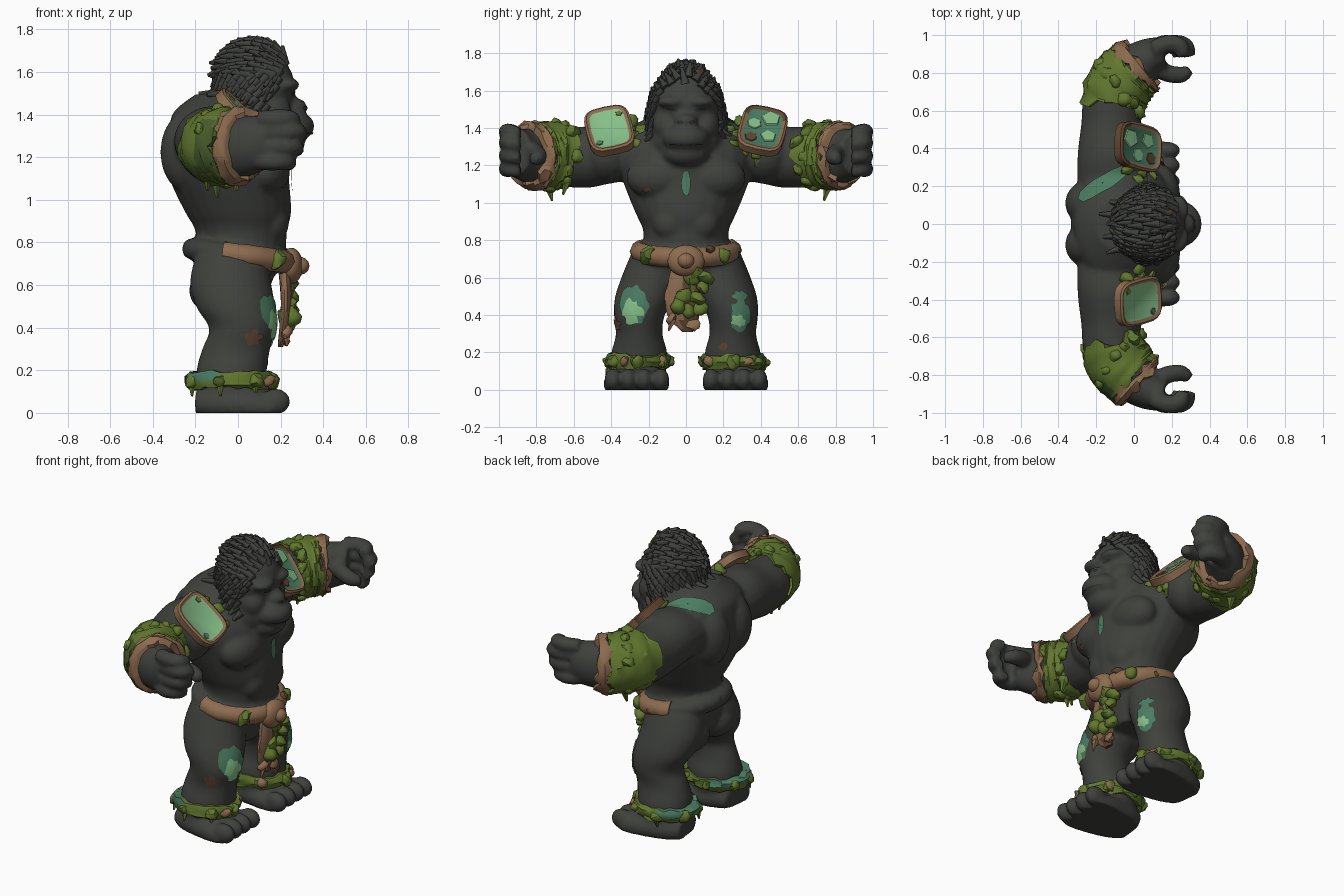
import bpy, bmesh, math, random
from mathutils import Vector, Matrix
from mathutils.bvhtree import BVHTree

random.seed(4)
cube = bpy.data.objects.get("Cube")
if cube:
    bpy.data.objects.remove(cube, do_unlink=True)


def material(name, rgb):
    m = bpy.data.materials.new(name)
    m.use_nodes = True
    m.diffuse_color = (*rgb, 1)
    m.node_tree.nodes["Principled BSDF"].inputs["Base Color"].default_value = (*rgb, 1)
    return m


FUR = material("charcoal fur", (.05, .053, .046))
DARK = material("dark skin", (.03, .031, .028))
MOSS = material("moss green", (.12, .185, .028))
DEEP = material("deep moss", (.065, .11, .025))
WOOD = material("tan bark", (.27, .15, .08))
BROWN = material("dark bark", (.12, .06, .03))
MINT = material("pale mint", (.24, .52, .25))
TEAL = material("jade", (.07, .2, .12))


def finish(name, bm, mats, angle=35, normals=True):
    """Turn a bmesh into a shaded object."""
    if normals:
        bmesh.ops.recalc_face_normals(bm, faces=bm.faces)
    me = bpy.data.meshes.new(name)
    bm.to_mesh(me)
    bm.free()
    for m in mats:
        me.materials.append(m)
    me.shade_smooth()
    me.set_sharp_from_angle(angle=math.radians(angle))
    ob = bpy.data.objects.new(name, me)
    bpy.context.collection.objects.link(ob)
    return ob


def spline(pts, k=4):
    """Catmull-Rom interpolation through tuples."""
    out = []
    P = [Vector(p) for p in pts]
    for i in range(len(P) - 1):
        a, b, c, d = P[max(i - 1, 0)], P[i], P[i + 1], P[min(i + 2, len(P) - 1)]
        for j in range(k):
            t = j / k
            out.append(b + (c - a) * (t / 2) + (a * 2 - b * 5 + c * 4 - d) * (t * t / 2)
                       + (b * 3 - a - c * 3 + d) * (t ** 3 / 2))
    return out + [P[-1]]


def loft(bm, pts, n=24, side=1, k=4, jag=0, bumps=0):
    """Skin ellipses (x, y, z, width, height) along a path; jag roughens the ends."""
    pts = spline(pts, k)
    rings = []
    for i, p in enumerate(pts):
        t = (pts[min(i + 1, len(pts) - 1)].xyz - pts[max(i - 1, 0)].xyz).normalized()
        u, v = Vector((1, 0, 0)), Vector((0, 1, 0))
        if abs(t.z) < .75:
            v = Vector((0, 0, 1))
            u = t.cross(v).normalized()
        ring = []
        for j in range(n):
            a = math.tau * j / n
            s = 1 + random.uniform(-bumps, bumps)
            co = p.xyz + (u * (p[3] * math.cos(a)) + v * (p[4] * math.sin(a))) * s
            if i in (0, len(pts) - 1):
                co += t * random.uniform(-jag, jag)
            ring.append(bm.verts.new((co.x, co.y * side, co.z)))
        rings.append(ring)
    for r, q in zip(rings, rings[1:]):
        for j in range(n):
            bm.faces.new((r[j - 1], r[j], q[j], q[j - 1]))
    for ring, p in ((rings[0], pts[0]), (rings[-1], pts[-1])):
        c = bm.verts.new((p.x, p.y * side, p.z))
        for j in range(n):
            bm.faces.new((ring[j - 1], ring[j], c))


def ball(bm, x, y, z, rx, ry, rz):
    m = Matrix.Translation((x, y, z)) @ Matrix.Diagonal((rx, ry, rz, 1))
    bmesh.ops.create_icosphere(bm, subdivisions=3, radius=1, matrix=m)


# Body: torso, limbs, hands, feet and head fused into one skin
ARM = [(-.1, .2, 1.27, .2, .15), (-.12, .36, 1.28, .18, .165), (-.12, .52, 1.25, .16, .165),
       (-.11, .66, 1.25, .155, .16), (-.04, .78, 1.25, .145, .155), (.06, .87, 1.26, .11, .14),
       (.15, .91, 1.28, .085, .125)]
LEG = [(-.03, .15, .74, .17, .14), (-.035, .18, .62, .19, .16), (-.01, .22, .5, .185, .16),
       (.02, .25, .4, .155, .135), (-.01, .25, .3, .16, .125), (-.03, .25, .2, .165, .15),
       (-.03, .26, .08, .16, .15)]
TORSO = [(0, 0, .5, .12, .13), (-.02, 0, .62, .18, .24), (.01, 0, .76, .21, .23),
         (.015, 0, .86, .215, .23), (0, 0, .95, .25, .27), (-.04, 0, 1.1, .28, .33),
         (-.05, 0, 1.22, .285, .36), (-.07, 0, 1.33, .255, .35), (-.1, 0, 1.42, .2, .27),
         (-.08, 0, 1.5, .12, .14)]
FOOT = [(-.19, .25, .05, .11, .07), (-.1, .26, .05, .15, .1), (.05, .265, .04, .175, .1),
        (.16, .265, .03, .175, .08)]


def arc(r, z, dip, span, grow=0, steps=24):
    """Path around the waist; zero degrees is the chest side."""
    out = []
    for i in range(steps + 1):
        a = math.radians(span) * (i / steps * 2 - 1)
        out.append(((.215 + grow) * math.cos(a), (.235 + grow) * math.sin(a), z - dip * math.cos(a), r, r))
    return out


bm = bmesh.new()
loft(bm, TORSO)
loft(bm, arc(.052, .745, .03, 179), n=10, k=1)
for s in (1, -1):
    for path in (ARM, LEG, FOOT):
        loft(bm, path, side=s)
    for y in (.135, .225, .31, .39):                       # toes
        ball(bm, .175, s * y, .058, .07, .046, .062)
    for z, x in ((1.185, -.04), (1.255, -.005), (1.325, .01), (1.385, -.02)):  # curled fingers
        loft(bm, [(.1, .925, z, .045, .042), (.2 + x, .955, z, .048, .044), (.265 + x, .94, z, .045, .042),
                  (.28 + x, .885, z - .01, .035, .035)], n=12, side=s)
    loft(bm, [(.08, .85, 1.3, .05, .05), (.17, .8, 1.27, .047, .05), (.25, .79, 1.25, .045, .045),
              (.295, .82, 1.24, .028, .03)], n=12, side=s)  # thumb
    ball(bm, .13, s * .15, 1.14, .115, .17, .12)           # chest
    ball(bm, -.22, s * .11, 1.23, .145, .13, .2)           # back muscle
    ball(bm, -.09, s * .42, 1.27, .175, .15, .165)         # shoulder
    ball(bm, .16, s * .08, .9, .08, .1, .1)                # belly
    ball(bm, -.11, s * .13, .58, .12, .13, .11)            # seat
    ball(bm, .15, s * .1, 1.42, .1, .08, .09)              # cheek
    ball(bm, .22, s * .075, 1.545, .07, .08, .035)         # brow
    ball(bm, .07, s * .17, 1.46, .05, .035, .08)           # ear
ball(bm, .08, 0, 1.52, .19, .19, .2)                       # skull
ball(bm, .07, 0, 1.63, .155, .13, .125)                    # crest
ball(bm, .22, 0, 1.35, .14, .13, .085)                     # muzzle
ball(bm, .26, 0, 1.44, .065, .06, .045)                    # nose
ball(bm, .18, 0, 1.27, .135, .13, .085)                    # jaw
ball(bm, .1, 0, 1.34, .17, .195, .155)                     # beard
body = finish("body", bm, [FUR])
fuse = body.modifiers.new("fuse", "REMESH")
fuse.mode, fuse.voxel_size, fuse.use_smooth_shade = "VOXEL", .014, True
soften = body.modifiers.new("soften", "SMOOTH")
soften.factor, soften.iterations = .5, 3
bpy.context.view_layer.update()
skin = bpy.data.meshes.new_from_object(body.evaluated_get(bpy.context.evaluated_depsgraph_get()))
body.modifiers.clear()
body.data = skin
for v in skin.vertices:
    v.co.z = max(v.co.z, .005) - .005
skin.shade_smooth()
tree = BVHTree.FromPolygons([v.co for v in skin.vertices], [p.vertices[:] for p in skin.polygons])


def patch(name, mat, at, aim, ru, rv, spin=0, wobble=.15, lift=.006):
    """Thin painted patch projected onto the body along aim."""
    aim, at = Vector(aim).normalized(), Vector(at)
    u = aim.cross((0, 0, 1)).normalized()
    v = u.cross(aim)
    u, v = (Matrix.Rotation(math.radians(spin), 3, aim) @ w for w in (u, v))
    bm = bmesh.new()
    n, rings = 18, []
    edge = [1 + random.uniform(-wobble, wobble) for _ in range(n)]
    for f in (.02, .35, .7, 1):
        ring = []
        for j in range(n):
            a = math.tau * j / n
            o = at + (u * (ru * math.cos(a)) + v * (rv * math.sin(a))) * (f * edge[j]) - aim * .4
            hit, normal, *_ = tree.ray_cast(o, aim, .65)
            ring.append(bm.verts.new(hit + normal * lift) if hit else None)
        rings.append(ring)
    for r, q in zip(rings, rings[1:]):
        for j in range(n):
            quad = (r[j - 1], r[j], q[j], q[j - 1])
            if all(quad):
                f = bm.faces.new(quad)
                f.normal_update()
                if f.normal.dot(aim) > 0:
                    f.normal_flip()
    return finish(name, bm, [mat], normals=False)


def moss(name, mat, spots, size, droop=.5):
    """Ragged clumps, some with a hanging strand."""
    bm = bmesh.new()
    for p in spots:
        p = Vector(p)
        turn = Matrix.Rotation(random.uniform(0, 6), 4, Vector((random.random(), 1, random.random())))
        dims = [size * random.uniform(.6, 1.2) for _ in range(3)]
        m = Matrix.Translation(p) @ turn @ Matrix.Diagonal((*dims, 1))
        made = bmesh.ops.create_icosphere(bm, subdivisions=2, radius=1, matrix=m)
        for v in made["verts"]:
            v.co += (v.co - p) * random.uniform(-.2, .2)
        if random.random() < droop:
            m = Matrix.Translation(p - Vector((0, 0, size))) @ Matrix.Rotation(math.pi + random.uniform(-.4, .4), 4, "X")
            bmesh.ops.create_cone(bm, segments=5, radius1=size * .6, radius2=size * .15, depth=size * 2, cap_ends=True, matrix=m)
    return finish(name, bm, [mat], 50)


# Head hair and beard, lying close to the skin
bm = bmesh.new()
core = Vector((.08, 0, 1.46))
for i in range(420):
    h = 1 - 2 * (i + .5) / 420
    a = i * 2.39996
    d = Vector((math.cos(a) * math.sqrt(1 - h * h), math.sin(a) * math.sqrt(1 - h * h), h))
    if d.x > .55 - .3 * (h < .2) or h < -.85 or (d.x < -.2 and h < .15):
        continue
    hit, normal, *_ = tree.ray_cast(core + d * .5, -d, .5)
    if hit and hit.z > 1.18 and abs(hit.y) < .215 and hit.x > -.13:
        down = Vector((-.6, 0, .1 if h > .6 else -.7))
        flow = (down - normal * down.dot(normal) + normal * .12).normalized()
        m = Matrix.Translation(hit + flow * .015) @ flow.to_track_quat("Z", "Y").to_matrix().to_4x4()
        bmesh.ops.create_cone(bm, segments=6, radius1=.026, radius2=.008, depth=.09, cap_ends=True, matrix=m)
finish("hair", bm, [FUR], 80)

# Face details
for s, label in ((1, "left"), (-1, "right")):
    patch(label + "_eye", DARK, (.25, s * .07, 1.5), (-1, 0, 0), .028, .011, spin=-s * 12, wobble=0)
    patch(label + "_nostril", DARK, (.3, s * .027, 1.43), (-1, 0, 0), .014, .011, wobble=0)
patch("mouth", DARK, (.3, 0, 1.315), (-1, 0, 0), .09, .005, wobble=0)
patch("brow_smudge", BROWN, (.15, .06, 1.68), (-1, 0, -.4), .02, .014, wobble=.3, lift=.02)

# Wrist and ankle cuffs
for s, label in ((1, "left"), (-1, "right")):
    bm = bmesh.new()
    loft(bm, [(-.115, .63, 1.25, .165, .175), (-.09, .71, 1.25, .178, .18), (-.04, .78, 1.25, .175, .18),
              (-.005, .815, 1.25, .165, .178)], side=s, jag=.045, bumps=.05)
    for f in bm.faces:
        c = f.calc_center_median()
        f.material_index = int(s < 0 and c.y < -.76 and -.2 < c.x < -.05 and 1.12 < c.z < 1.36)
    finish(label + "_wrist_moss", bm, [MOSS, DEEP])
    bm = bmesh.new()
    loft(bm, [(-.005, .81, 1.25, .165, .182), (.015, .83, 1.255, .17, .183), (.04, .85, 1.26, .145, .165)],
         side=s, k=2, jag=.02, bumps=.06)
    finish(label + "_wrist_band", bm, [WOOD])
    around = [math.tau * i / 14 for i in range(14)]
    moss(label + "_wrist_tufts", MOSS, [(-.075 + .11 * math.cos(a), s * (.72 - .1 * math.cos(a) + random.uniform(-.06, .03)),
         1.25 + .165 * math.sin(a)) for a in around], .04, .4)
    bm = bmesh.new()
    loft(bm, [(-.04, .255, .115, .185, .165), (-.04, .255, .15, .205, .175), (-.04, .255, .19, .195, .165)],
         n=28, side=s, k=2, jag=.012, bumps=.06)
    for f in bm.faces:
        c = f.calc_center_median()
        f.material_index = int(c.z > .16 and c.x < -.1)
    finish(label + "_ankle_moss", bm, [MOSS, TEAL])
    ring = [(-.04 + .195 * math.cos(a), s * (.255 + .165 * math.sin(a)), .15) for a in around]
    moss(label + "_ankle_tufts", MOSS, ring[::2], .036, .3)
    moss(label + "_ankle_bark", WOOD, ring[1:2] + ring[12:13], .034, 0)

# Shoulder plates: bark frame around a sunken face
for s, label, fill in ((1, "left", TEAL), (-1, "right", MINT)):
    normal = Vector((.73, s * .12, .68)).normalized()
    v = (Vector((0, 0, 1)) - normal * normal.z).normalized()
    v = Matrix.Rotation(-s * .3, 3, normal) @ v
    u = v.cross(normal)
    base = Vector((.005, s * .405, 1.37))
    bm = bmesh.new()
    loop = []
    for j in range(20):
        a = math.tau * j / 20
        c, t = (math.copysign(abs(w) ** .55, w) for w in (math.cos(a), math.sin(a)))
        loop.append(bm.verts.new(base + u * (c * .125) + v * (t * .16)))
    face = bm.faces.new(loop)
    face.normal_update()
    if face.normal.dot(normal) < 0:
        face.normal_flip()
    top = bmesh.ops.extrude_face_region(bm, geom=[face])["geom"]
    bmesh.ops.translate(bm, verts=[g for g in top if isinstance(g, bmesh.types.BMVert)], vec=normal * .045)
    top = [g for g in top if isinstance(g, bmesh.types.BMFace)]
    bmesh.ops.inset_region(bm, faces=top, thickness=.012, depth=.008)
    bmesh.ops.inset_region(bm, faces=top, thickness=.016, depth=-.01)
    for f in bm.faces:
        upper = (f.calc_center_median() - base).dot(v) > .06
        f.material_index = 1 if f in top else 2 * (s > 0 and upper)
    finish(label + "_shoulder_plate", bm, [WOOD, fill, BROWN])
    moss(label + "_plate_moss", MOSS, [base - u * (s * .13) + v * k for k in (-.13, -.05, .05)]
         + [(.02, s * .23, 1.38)], .038)
    # Flakes lying on the plate
    flakes = ((.03, .08, .055, MINT), (-.05, .02, .04, MINT), (.04, -.05, .045, MINT), (-.05, -.08, .035, BROWN))
    for i, (x, y, r, mat) in enumerate(flakes if s > 0 else ((.07, .09, .02, MOSS), (-.07, -.09, .02, TEAL))):
        bm = bmesh.new()
        m = Matrix.Translation(base + normal * .045 + u * x + v * y) @ normal.to_track_quat("Z", "Y").to_matrix().to_4x4()
        bmesh.ops.create_cone(bm, segments=5 + i % 2, radius1=r, radius2=r * .9, depth=.006, cap_ends=True, matrix=m)
        finish(f"{label}_plate_flake_{i}", bm, [mat])
moss("left_plate_hanging_moss", MOSS, [(.06, .31, 1.27), (.07, .38, 1.26)], .035, 1)
moss("right_plate_hanging_bark", WOOD, [(.06, -.44, 1.25)], .022, 1)

# Belt, buckle and loincloth
bm = bmesh.new()
loft(bm, arc(.055, .742, .035, 106, grow=.008), n=10, k=1, bumps=.08)
finish("belt", bm, [WOOD], 50)
bm = bmesh.new()
ball(bm, .25, 0, .69, .055, .1, .085)
ball(bm, .29, 0, .69, .045, .045, .042)
finish("buckle", bm, [WOOD])
bm = bmesh.new()
loft(bm, [(.22, -.01, .67, .03, .07), (.225, -.02, .52, .025, .09), (.215, -.015, .4, .022, .085),
          (.2, .01, .31, .012, .03)], n=14, bumps=.08)
for f in bm.faces:
    f.material_index = int(f.calc_center_median().y > -.02)
finish("loincloth", bm, [WOOD, BROWN])
moss("loincloth_bark", WOOD, [(.23, -.08, .38), (.22, .04, .35)], .034, .2)
moss("loincloth_moss", MOSS, [(.24, .03, .6), (.245, .09, .55), (.245, -.01, .5), (.245, .06, .49), (.24, -.04, .45),
                             (.235, .01, .42), (.235, .08, .43), (.24, .1, .6)], .05, .3)
moss("belt_moss", MOSS, [(.19, .2, .72), (.18, -.2, .72), (.25, .06, .63)], .048, .3)
moss("belt_chip", BROWN, [(.06, .265, .73), (.23, .13, .75)], .03, 0)

# Painted jade patches, pendant, back strap and bark smudges
patch("right_thigh_patch", TEAL, (.15, -.275, .45), (-1, .15, 0), .075, .105)
patch("right_thigh_spot", MINT, (.15, -.285, .42), (-1, .15, 0), .05, .055, wobble=.35, lift=.01)
patch("left_thigh_patch", TEAL, (.15, .29, .395), (-1, -.15, 0), .055, .08, wobble=.25)
patch("left_thigh_upper", TEAL, (.15, .29, .5), (-1, -.15, 0), .045, .025, wobble=.3)
patch("left_thigh_spot", MINT, (.15, .275, .37), (-1, -.15, 0), .035, .028, wobble=.3, lift=.01)
patch("right_knee_smudge", BROWN, (.06, -.34, .35), (-.4, 1, 0), .04, .035, wobble=.3)
patch("left_knee_smudge", BROWN, (.12, .2, .23), (-1, 0, 0), .02, .02, wobble=.3)
patch("pendant", TEAL, (.24, 0, 1.105), (-1, 0, 0), .024, .07, wobble=.05, lift=.012)
patch("back_strap", TEAL, (-.16, .21, 1.4), (.1, -.1, -1), .165, .045, spin=13, wobble=.1, lift=.01)
patch("chest_smudge", BROWN, (.2, -.21, 1.07), (-1, 0, 0), .02, .012, wobble=.3)
